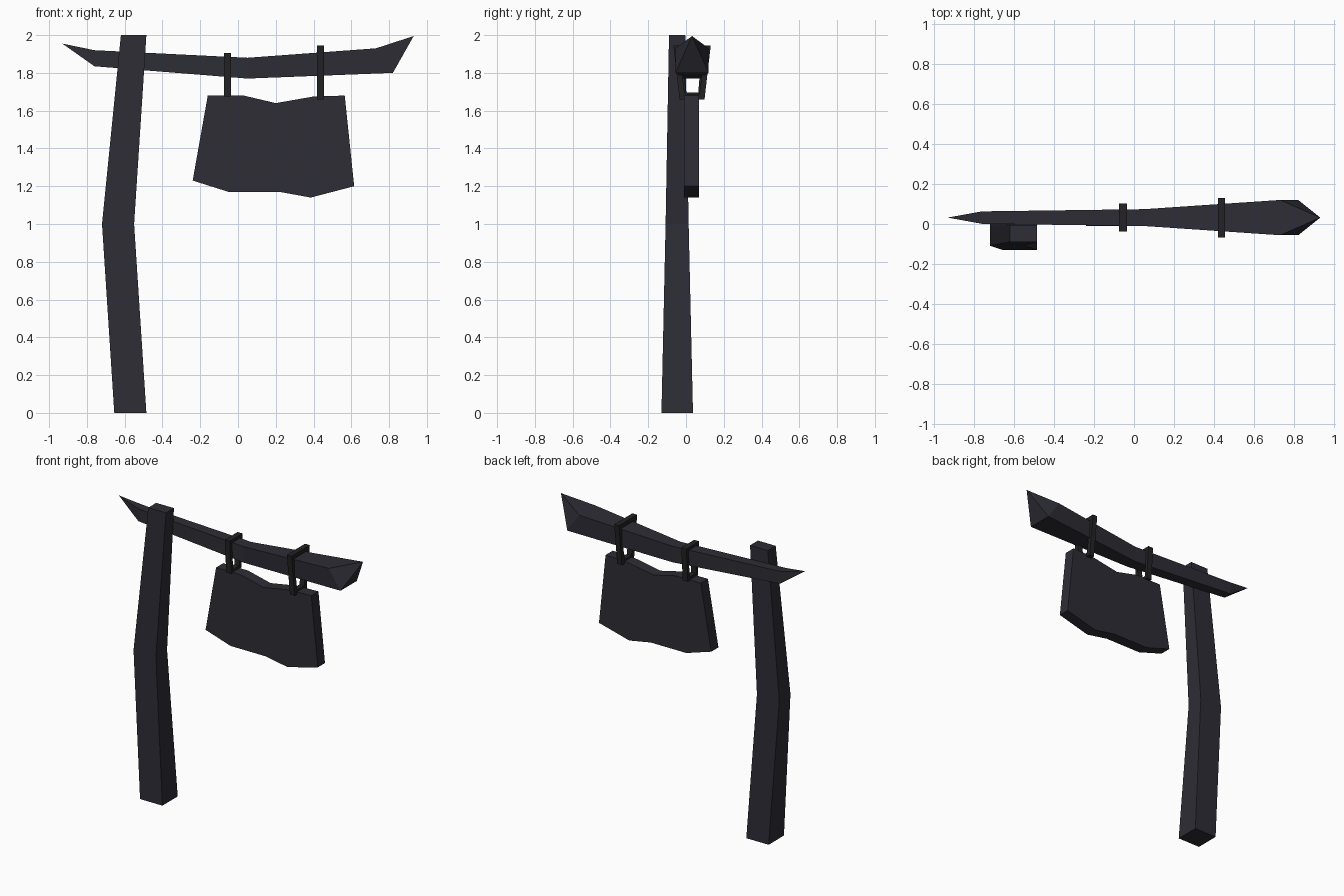
import bpy, bmesh

if "Cube" in bpy.data.objects:
    bpy.data.objects.remove(bpy.data.objects["Cube"])


def material(name, rgb):
    m = bpy.data.materials.new(name)
    m.diffuse_color = (*rgb, 1)
    m.use_nodes = True
    m.node_tree.nodes["Principled BSDF"].inputs["Base Color"].default_value = m.diffuse_color
    return m


wood = material("dark wood", (0.027, 0.026, 0.036))
iron = material("dark iron", (0.017, 0.017, 0.019))


def finish(name, bm, mat):
    bmesh.ops.recalc_face_normals(bm, faces=bm.faces)
    me = bpy.data.meshes.new(name)
    bm.to_mesh(me)
    bm.free()
    me.materials.append(mat)
    ob = bpy.data.objects.new(name, me)
    bpy.context.collection.objects.link(ob)
    return ob


def loft(name, rings, mat, closed=False):
    """Join rings of points; a one-point ring makes a pointed end."""
    bm = bmesh.new()
    vs = [[bm.verts.new(p) for p in r] for r in rings]
    pairs = list(zip(vs, vs[1:])) + ([(vs[-1], vs[0])] if closed else [])
    for a, b in pairs:
        n = max(len(a), len(b))
        for i in range(n):
            j = (i + 1) % n
            if len(a) == 1:
                bm.faces.new((a[0], b[i], b[j]))
            elif len(b) == 1:
                bm.faces.new((a[i], a[j], b[0]))
            else:
                bm.faces.new((a[i], a[j], b[j], b[i]))
    if not closed:
        for r in (vs[0], vs[-1]):
            if len(r) > 2:
                bm.faces.new(r)
    return finish(name, bm, mat)


# Bent, tapering post: z, x range, y range
post = [(0, -0.655, -0.485, -0.13, 0.037),
        (1, -0.72, -0.55, -0.108, 0.014),
        (2, -0.62, -0.485, -0.09, -0.004)]
loft("post", [[(a, c, z), (b, c, z), (b, d, z), (a, d, z)]
              for z, a, b, c, d in post], wood)

# Crossbeam with pointed ends: top x, bottom x, top z, bottom z, half width
beam = [(-0.76, -0.76, 1.92, 1.835, 0.031),
        (0.05, 0.05, 1.88, 1.77, 0.042),
        (0.73, 0.82, 1.93, 1.80, 0.088)]
yc = 0.032
rings = [[(xt, yc - w, zt), (xt, yc + w, zt), (xb, yc + w, zb), (xb, yc - w, zb)]
         for xt, xb, zt, zb, w in beam]
loft("crossbeam", [[(-0.93, yc, 1.955)]] + rings + [[(0.93, yc, 1.995)]], wood)

# Hanging board with ragged top and bottom edges
outline = [(-0.16, 1.68), (0.03, 1.68), (0.20, 1.64), (0.40, 1.675),
           (0.565, 1.68), (0.615, 1.20), (0.385, 1.14), (0.22, 1.17),
           (-0.05, 1.17), (-0.24, 1.23)]
loft("sign_board", [[(x, y, z) for x, z in outline] for y in (-0.01, 0.068)], wood)


# Tapered strap loops around beam and board
def strap(name, x, hw, z0, z1, w0, w1, t):
    def corners(w0, w1, z0, z1):
        return [(yc - w0, z0), (yc + w0, z0), (yc + w1, z1), (yc - w1, z1)]
    outer = corners(w0, w1, z0, z1)
    inner = corners(w0 - t, w1 - t, z0 + t, z1 - t)
    loft(name, [[(x - hw, *o), (x + hw, *o), (x + hw, *i), (x - hw, *i)]
                for o, i in zip(outer, inner)], iron, closed=True)


strap("left_strap", -0.055, 0.019, 1.675, 1.905, 0.055, 0.07, 0.022)
strap("right_strap", 0.437, 0.018, 1.66, 1.945, 0.066, 0.099, 0.028)
